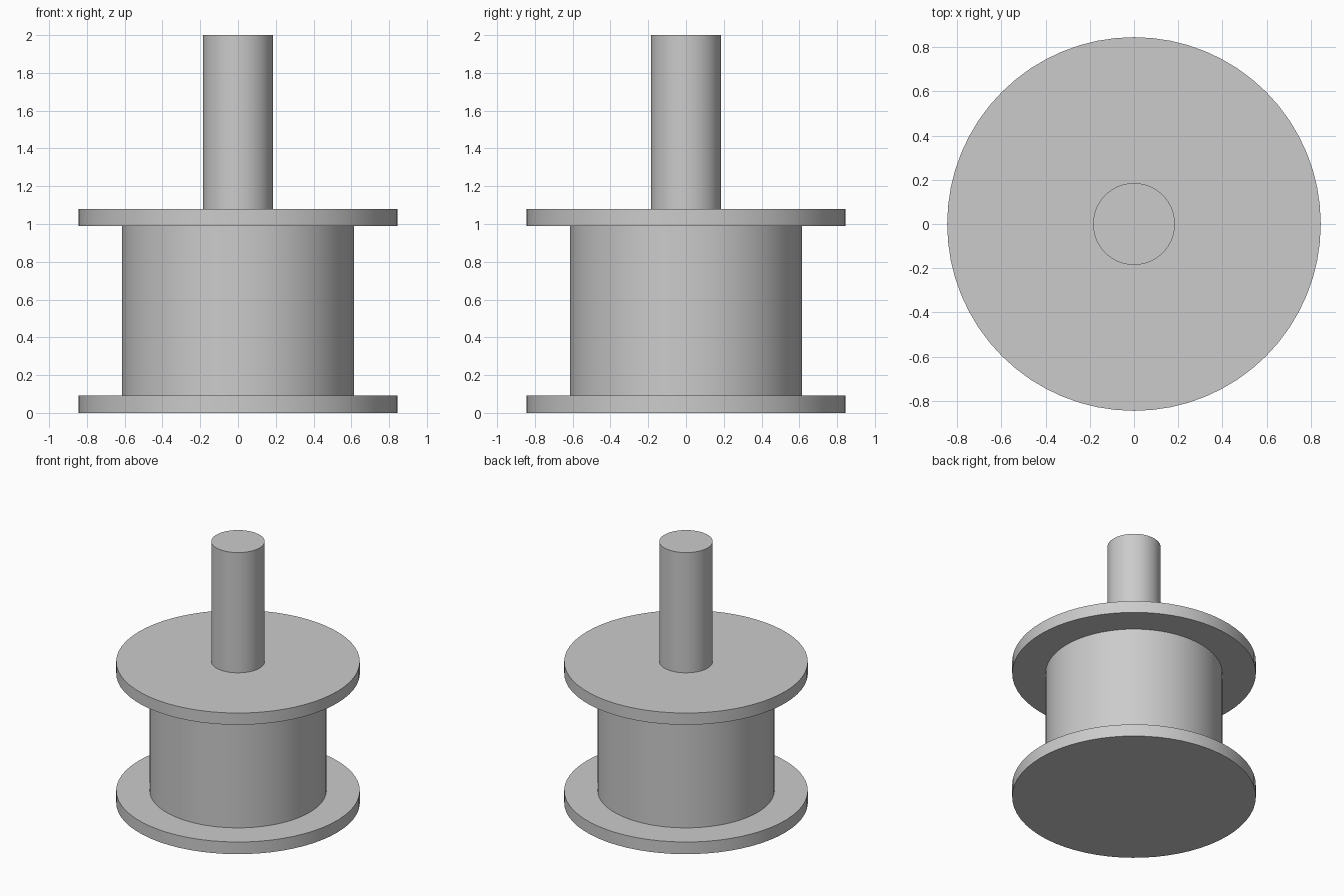
import bpy
import math

old = bpy.data.objects.get("Cube")
if old:
    bpy.data.objects.remove(old, do_unlink=True)

# Single plain grey
grey = bpy.data.materials.new("light_grey")
grey.use_nodes = True
color = (0.6, 0.6, 0.6, 1.0)
grey.diffuse_color = color
grey.node_tree.nodes["Principled BSDF"].inputs["Base Color"].default_value = color


def disc(name, radius, bottom, top):
    """Upright cylinder between two heights, smooth sides and sharp rims."""
    bpy.ops.mesh.primitive_cylinder_add(
        vertices=64, radius=radius, depth=top - bottom,
        location=(0, 0, (bottom + top) / 2))
    obj = bpy.context.object
    obj.name = name
    obj.data.name = name
    obj.data.materials.append(grey)
    bpy.ops.object.shade_smooth_by_angle(angle=math.radians(30))
    return obj


FLANGE_R, DRUM_R, SHAFT_R = 0.845, 0.613, 0.185
FLANGE_TOP, DRUM_TOP, UPPER_TOP, SHAFT_TOP = 0.093, 0.99, 1.08, 2.0

# Spool: two flanges around a drum, with a shaft on top
disc("lower_flange", FLANGE_R, 0, FLANGE_TOP)
disc("drum", DRUM_R, FLANGE_TOP, DRUM_TOP)
disc("upper_flange", FLANGE_R, DRUM_TOP, UPPER_TOP)
disc("shaft", SHAFT_R, UPPER_TOP, SHAFT_TOP)
